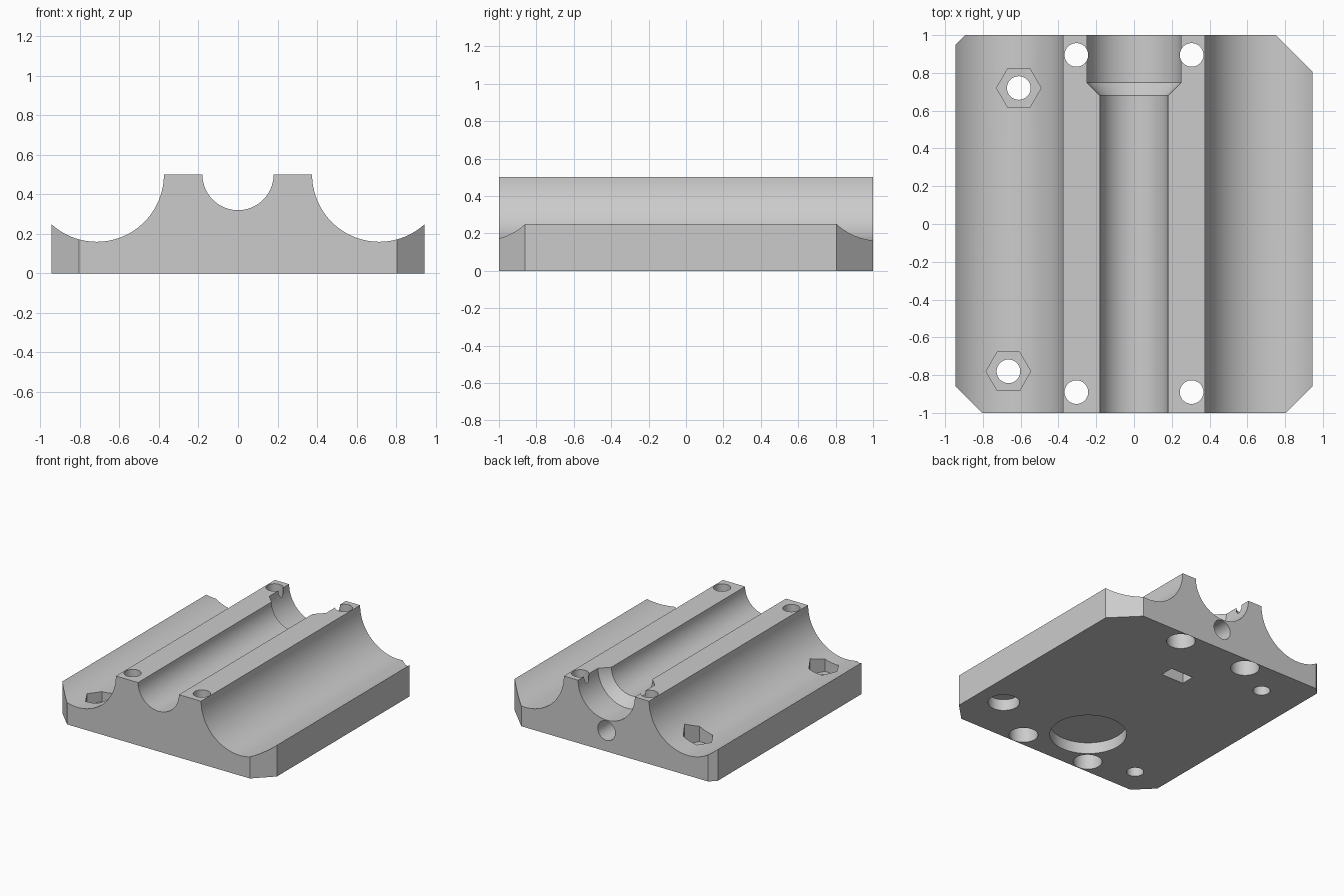
import bpy, bmesh, math

if "Cube" in bpy.data.objects:
    bpy.data.objects.remove(bpy.data.objects["Cube"])

grey = bpy.data.materials.new("plain grey")
grey.diffuse_color = (0.6, 0.6, 0.6, 1)
grey.use_nodes = True
grey.node_tree.nodes["Principled BSDF"].inputs["Base Color"].default_value = grey.diffuse_color


def make_object(name, bm):
    bmesh.ops.recalc_face_normals(bm, faces=bm.faces)
    mesh = bpy.data.meshes.new(name)
    bm.to_mesh(mesh)
    bm.free()
    mesh.materials.append(grey)
    ob = bpy.data.objects.new(name, mesh)
    bpy.context.collection.objects.link(ob)
    return ob


def prism(name, outline, z0, z1):
    """Straight block with the given plan outline."""
    bm = bmesh.new()
    low = [bm.verts.new((x, y, z0)) for x, y in outline]
    high = [bm.verts.new((x, y, z1)) for x, y in outline]
    bm.faces.new(low)
    bm.faces.new(high)
    n = len(outline)
    for i in range(n):
        j = (i + 1) % n
        bm.faces.new((low[i], low[j], high[j], high[i]))
    return make_object(name, bm)


def turned(name, axis, a, b, rings, n=48):
    """Round solid from (position, radius) rings along y (a, b = x, z) or z (a, b = x, y)."""
    bm = bmesh.new()
    loops = []
    for t, r in rings:
        loop = []
        for i in range(n):
            ang = 2 * math.pi * i / n
            u, v = a + r * math.cos(ang), b + r * math.sin(ang)
            loop.append(bm.verts.new((u, t, v) if axis == 'y' else (u, v, t)))
        loops.append(loop)
    bm.faces.new(loops[0])
    bm.faces.new(loops[-1])
    for p, q in zip(loops, loops[1:]):
        for i in range(n):
            j = (i + 1) % n
            bm.faces.new((p[i], p[j], q[j], q[i]))
    return make_object(name, bm)


# Base block with four different corner chamfers
W, TOP = 0.945, 0.5
block = prism("clamp_block", [(-0.805, -1), (0.805, -1), (W, -0.86), (W, 0.805),
                              (0.75, 1), (-0.895, 1), (-W, 0.95), (-W, -0.86)], 0, TOP)

cutters = []
# Wide side channels
for s in (-1, 1):
    cutters.append(turned("side_channel", 'y', s * 0.715, TOP, [(-1.1, 0.34), (1.1, 0.34)], 96))
# Central channel with a wider, tapered back end
cutters.append(turned("centre_channel", 'y', 0, TOP,
                      [(-1.1, 0.18), (0.68, 0.18), (0.75, 0.25), (1.1, 0.25)], 96))
# Counterbored bolt holes
for x in (-0.305, 0.305):
    for y in (-0.89, 0.895):
        cutters.append(turned("bolt_hole", 'z', x, y,
                              [(-0.1, 0.105), (0.2, 0.105), (0.2, 0.0625), (0.7, 0.0625)]))
# Screw holes with hexagonal nut pockets in the left channel
for x, y in ((-0.61, 0.72), (-0.665, -0.78)):
    cutters.append(turned("screw_hole", 'z', x, y, [(-0.1, 0.0625), (0.4, 0.0625)]))
    cutters.append(turned("nut_pocket", 'z', x, y, [(0.08, 0.118), (0.6, 0.118)], 6))
# Blind round recesses underneath
cutters.append(turned("large_recess", 'z', -0.05, -0.58, [(-0.1, 0.28), (0.09, 0.28)], 64))
cutters.append(turned("small_recess", 'z', 0.72, -0.62, [(-0.1, 0.115), (0.09, 0.115)]))
# Hole in the back face, meeting a nut slot from below
cutters.append(turned("back_hole", 'y', 0, 0.165, [(0.3, 0.077), (1.1, 0.077)]))
cutters.append(prism("nut_slot", [(-0.1, 0.435), (0.1, 0.435), (0.1, 0.545), (-0.1, 0.545)],
                     -0.1, 0.25))

# Cut everything out of the block, then drop the cutters
bpy.context.view_layer.objects.active = block
block.select_set(True)
for c in cutters:
    mod = block.modifiers.new(c.name, 'BOOLEAN')
    mod.operation = 'DIFFERENCE'
    mod.solver = 'EXACT'
    mod.object = c
    bpy.ops.object.modifier_apply(modifier=mod.name)
    bpy.data.objects.remove(c, do_unlink=True)

bpy.ops.object.shade_smooth_by_angle(angle=math.radians(25))
